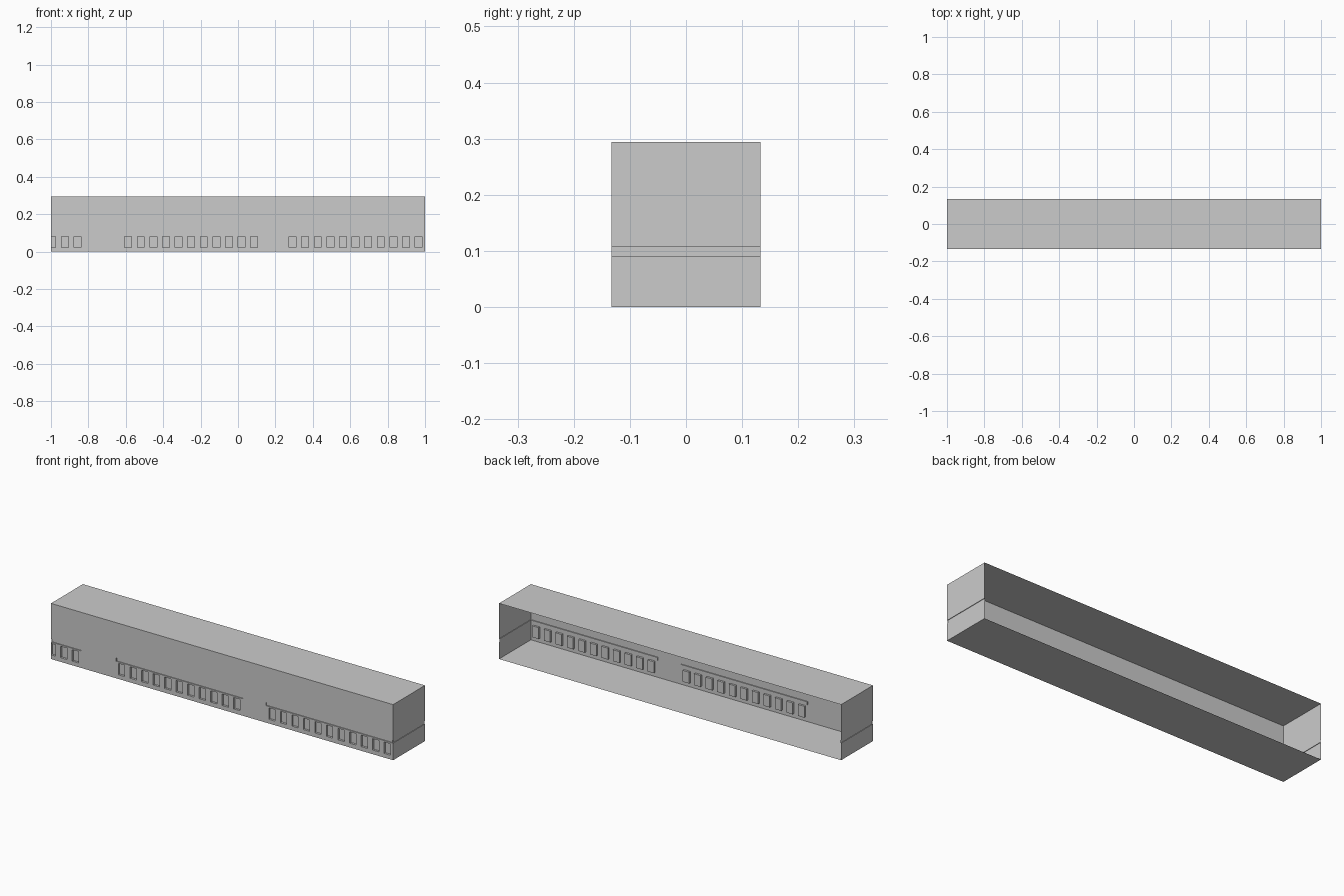
import bpy, bmesh
from mathutils import Vector

if "Cube" in bpy.data.objects:
    bpy.data.objects.remove(bpy.data.objects["Cube"])

W, D, H = 1.0, 0.133, 0.294        # half length, half depth, height
BAND = (0.09, 0.107)               # height range of the long recessed bands


def make_object(name, bm):
    bmesh.ops.remove_doubles(bm, verts=bm.verts, dist=1e-5)
    mesh = bpy.data.meshes.new(name)
    bm.to_mesh(mesh)
    bm.free()
    ob = bpy.data.objects.new(name, mesh)
    bpy.context.collection.objects.link(ob)
    return ob


def recessed_panel(name, origin, along, inward, length, recesses):
    """Thin wall with rectangular recesses (u0, u1, z0, z1, depth)."""
    origin, along, inward = Vector(origin), Vector(along), Vector(inward)
    us = sorted({0, length} | {round(u, 5) for r in recesses for u in r[:2]})
    zs = sorted({0, H} | {round(z, 5) for r in recesses for z in r[2:4]})
    bm = bmesh.new()

    def quad(*pts):
        bm.faces.new([bm.verts.new(origin + along * u + inward * d + Vector((0, 0, z)))
                      for u, z, d in pts])

    def depth(i, j):
        u, z = (us[i] + us[i + 1]) / 2, (zs[j] + zs[j + 1]) / 2
        return max([r[4] for r in recesses if r[0] < u < r[1] and r[2] < z < r[3]],
                   default=0)

    for i in range(len(us) - 1):
        for j in range(len(zs) - 1):
            a, b, c, e = us[i], us[i + 1], zs[j], zs[j + 1]
            d = depth(i, j)
            quad((a, c, d), (b, c, d), (b, e, d), (a, e, d))
            # side walls where neighbouring cells differ in depth
            if i + 2 < len(us) and depth(i + 1, j) != d:
                n = depth(i + 1, j)
                quad((b, c, d), (b, c, n), (b, e, n), (b, e, d))
            if j + 2 < len(zs) and depth(i, j + 1) != d:
                n = depth(i, j + 1)
                quad((a, e, d), (b, e, d), (b, e, n), (a, e, n))
    return make_object(name, bm)


def flat_slab(name, z, up):
    bm = bmesh.new()
    pts = [(-W, -D, z), (W, -D, z), (W, D, z), (-W, D, z)]
    bm.faces.new([bm.verts.new(p) for p in (pts if up else pts[::-1])])
    return make_object(name, bm)


# Front wall: three rows of recessed windows, each with a long band above
recesses = []
PITCH, WIN = 0.0674, 0.037
for left, right, count in ((-1.0, -0.824, 3), (-0.619, 0.121, 11), (0.257, 1.0, 11)):
    recesses.append((left + W, right + W, *BAND, 0.005))
    for k in range(count):
        x1 = right - 0.016 - k * PITCH
        recesses.append((max(x1 - WIN, -W) + W, x1 + W, 0.022, 0.082, 0.011))
recessed_panel("front_wall", (-W, -D, 0), (1, 0, 0), (0, 1, 0), 2 * W, recesses)

# End walls with a shallow band
band = [(0, 2 * D, *BAND, 0.003)]
recessed_panel("right_end_wall", (W, -D, 0), (0, 1, 0), (-1, 0, 0), 2 * D, band)
recessed_panel("left_end_wall", (-W, D, 0), (0, -1, 0), (1, 0, 0), 2 * D, band)

# Roof and floor; the back is left open
flat_slab("roof", H, True)
flat_slab("floor", 0, False)
